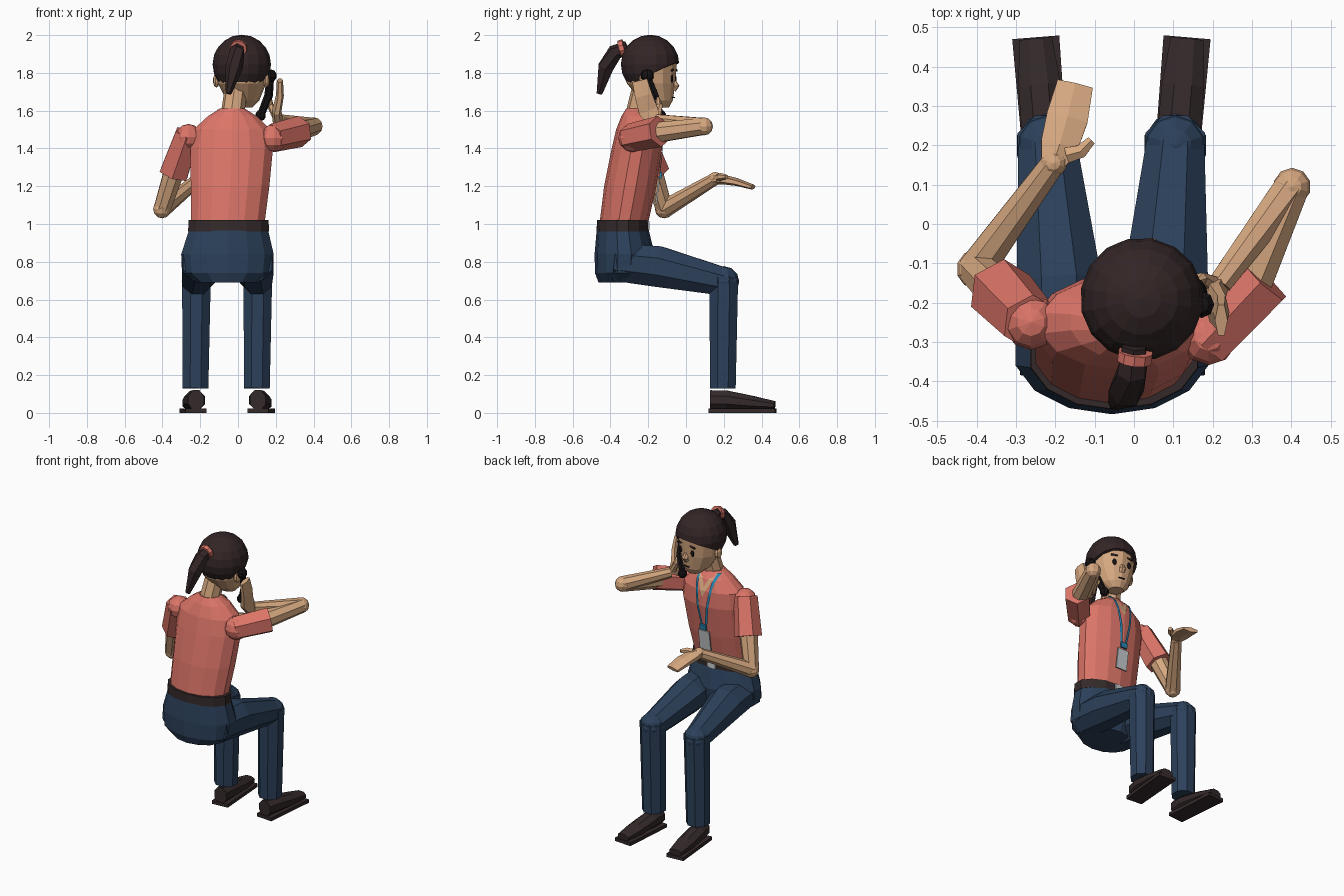
import bpy, bmesh
from math import cos, sin, pi, radians
from mathutils import Vector, Matrix
from mathutils.bvhtree import BVHTree

if "Cube" in bpy.data.objects:
    bpy.data.objects.remove(bpy.data.objects["Cube"])

X, Y, Z = Vector((1, 0, 0)), Vector((0, 1, 0)), Vector((0, 0, 1))


def material(name, code):
    rgb = [int(code[i:i + 2], 16) / 255 for i in (0, 2, 4)]
    col = [c / 12.92 if c < 0.04 else ((c + 0.055) / 1.055) ** 2.4 for c in rgb] + [1]
    m = bpy.data.materials.new(name)
    m.use_nodes = True
    m.diffuse_color = col
    m.node_tree.nodes["Principled BSDF"].inputs["Base Color"].default_value = col
    return m


skin = material("skin", "D6A880")
coral = material("coral shirt", "DC7568")
denim = material("denim", "2C415B")
dark = material("dark hair", "332526")
leather = material("dark leather", "34292A")
blue = material("lanyard blue", "2A87B4")
pale = material("pale grey", "C9CDD0")
black = material("black", "161214")


def finish(name, bm, mat, matrix=None):
    bmesh.ops.recalc_face_normals(bm, faces=bm.faces)
    me = bpy.data.meshes.new(name)
    bm.to_mesh(me)
    bm.free()
    me.materials.append(mat)
    ob = bpy.data.objects.new(name, me)
    bpy.context.collection.objects.link(ob)
    if matrix:
        ob.matrix_world = matrix
    return ob


def tube(name, pts, radii, mat, n=8, ref=Z, axis=None, matrix=None):
    """Closed tube through pts; each radius is a number or (width, thickness)."""
    bm = bmesh.new()
    pts = [Vector(p) for p in pts]
    rings = []
    for i, (p, r) in enumerate(zip(pts, radii)):
        t = axis or (pts[min(i + 1, len(pts) - 1)] - pts[max(i - 1, 0)]).normalized()
        u = t.cross(ref).normalized()
        v = u.cross(t)
        rw, rt = r if isinstance(r, tuple) else (r, r)
        k = 1 / cos(pi / n)
        angles = [2 * pi * (j + 0.5) / n for j in range(n)]
        rings.append([bm.verts.new(p + k * (u * rw * cos(a) + v * rt * sin(a))) for a in angles])
    for a, b in zip(rings, rings[1:]):
        for j in range(n):
            bm.faces.new((a[j], a[(j + 1) % n], b[(j + 1) % n], b[j]))
    bm.faces.new(rings[0])
    bm.faces.new(rings[-1])
    return finish(name, bm, mat, matrix)


def loft(name, rings, mat, n=14, matrix=None):
    """Stack of level rings: z, centre x, centre y, half width, half depth."""
    return tube(name, [(x, y, z) for z, x, y, _, _ in rings],
                [(w, d) for *_, w, d in rings], mat, n, Y, Z, matrix)


def ball(name, at, size, mat, matrix=None, seg=10):
    bm = bmesh.new()
    bmesh.ops.create_uvsphere(bm, u_segments=seg, v_segments=seg * 2 // 3, radius=1)
    size = size if isinstance(size, tuple) else (size,) * 3
    bm.transform(Matrix.Translation(at) @ Matrix.Diagonal((*size, 1)))
    return finish(name, bm, mat, matrix)


def box(name, at, size, mat, matrix=None, tilt=0, axis='X'):
    bm = bmesh.new()
    bmesh.ops.create_cube(bm, size=1)
    bm.transform(Matrix.Translation(at) @ Matrix.Rotation(radians(tilt), 4, axis)
                 @ Matrix.Diagonal((*size, 1)))
    return finish(name, bm, mat, matrix)


def projector(ob):
    """Returns a function giving the front surface point at x, z."""
    tree = BVHTree.FromPolygons([v.co for v in ob.data.vertices],
                                [p.vertices for p in ob.data.polygons])

    def hit(x, z, lift=0.006):
        co, normal, _, _ = tree.ray_cast(Vector((x, 1, z)), -Y)
        return co + normal * lift
    return hit


def ribbon(name, rows, mat, hit, lift):
    """Strip lying on a surface; each row is left x, right x, z."""
    bm = bmesh.new()
    pairs = [(bm.verts.new(hit(a, z, lift)), bm.verts.new(hit(b, z, lift))) for a, b, z in rows]
    for (a, b), (c, d) in zip(pairs, pairs[1:]):
        bm.faces.new((a, b, d, c))
    return finish(name, bm, mat)


# Torso, belt and hips
torso = loft("shirt", [(1.0, -.055, -.33, .195, .125), (1.2, -.042, -.295, .208, .135),
                       (1.4, -.033, -.26, .218, .13), (1.5, -.033, -.252, .203, .115),
                       (1.57, -.03, -.25, .13, .09), (1.612, -.03, -.255, .065, .06)], coral)
loft("belt", [(.96, -.05, -.335, .214, .135), (1.02, -.05, -.335, .212, .133)], leather)
box("belt_buckle", (-.05, -.2, .99), (.06, .016, .045), pale)
loft("hips", [(.69, -.055, -.33, .17, .13), (.74, -.056, -.33, .235, .148),
              (.84, -.056, -.325, .245, .155), (.965, -.05, -.335, .21, .135)], denim)

# Neckline, lanyard and badge
chest = projector(torso)
rows = [1.6, 1.57, 1.54, 1.5, 1.46]
ribbon("neckline", [(-.03 - w, -.03 + w, z) for w, z in zip((.058, .05, .036, .018, .001), rows)],
       skin, chest, .004)
for side, s in (("left", 1), ("right", -1)):
    strap = []
    for i in range(9):
        z = 1.6 - i * .041
        mid = -.035 + s * (.062 - .006 * i)
        strap.append((mid - .008, mid + .008, z))
    ribbon("lanyard_" + side, strap, blue, chest, .009)
badge_at = chest(-.035, 1.17, .014)
box("lanyard_clip", chest(-.035, 1.26, .014), (.045, .012, .035), blue, tilt=-8)
box("badge", badge_at, (.08, .008, .13), pale, tilt=-8)
box("badge_stripe", badge_at + Vector((0, .007, .04)), (.08, .004, .02), blue, tilt=-8)

# Neck and head, the head turned a little sideways
tube("neck", [(-.03, -.26, 1.57), (-.01, -.225, 1.72)], [.058, .056], skin)
turn = Matrix.Translation((.02, -.19, 1.845)) @ Matrix.Rotation(radians(-10), 4, 'Z')
face = loft("face", [(-.228, 0, .055, .045, .045), (-.19, 0, .035, .085, .085),
                     (-.1, 0, .005, .125, .127), (.02, 0, 0, .14, .14),
                     (.08, 0, 0, .11, .11)], skin, 14, turn)
bm = bmesh.new()
bmesh.ops.create_uvsphere(bm, u_segments=16, v_segments=10, radius=.157)
cut = bmesh.ops.bisect_plane(bm, geom=bm.verts[:] + bm.edges[:] + bm.faces[:],
                             plane_co=(0, .15, .01), plane_no=(0, -.14, .28), clear_inner=True)
bmesh.ops.contextual_create(bm, geom=[e for e in cut["geom_cut"] if isinstance(e, bmesh.types.BMEdge)])
finish("hair", bm, dark, turn)
brow = projector(face)
for side, s in (("left", 1), ("right", -1)):
    ball("eye_" + side, brow(s * .05, -.075, .001), (.014, .006, .022), black, turn)
    box("eyebrow_" + side, brow(s * .053, -.03, .002), (.042, .009, .01), dark, turn, s * 8, 'Y')
    ball("ear_" + side, (s * .135, -.01, -.085), (.018, .028, .038), skin, turn, 8)
box("mouth", brow(0, -.175, .001), (.04, .008, .006), black, turn)
tube("nose", [(0, .12, -.075), (0, .138, -.115), (0, .125, -.135)], [.008, .018, .014], skin, 6,
     X, None, turn)

# Ponytail
tube("ponytail", [(0, -.31, 1.935), (-.005, -.375, 1.91), (-.02, -.425, 1.83), (-.05, -.458, 1.69)],
     [.03, .036, .04, .014], dark, 6)
tube("hair_tie", [(.004, -.325, 1.935), (.001, -.35, 1.927)], [.043, .043], coral, 10)

# Legs and shoes
for side, hip, knee, heel, toe in (("left", .08, .105, .105, .135), ("right", -.19, -.22, -.222, -.25)):
    tube("thigh_" + side, [(hip, -.38, .8), (hip, -.15, .775), (knee, .2, .695)],
         [.1, .108, .074], denim, 8)
    ball("knee_" + side, (knee, .2, .695), .082, denim)
    tube("shin_" + side, [(knee, .2, .72), (knee - .005, .195, .13)], [.076, .068], denim, 8, Y)
    tube("sole_" + side, [(heel, .125, .011), (toe, .475, .011)], [(.056, .011), (.06, .011)], leather, 4)
    step = Vector((toe - heel, .34, 0))
    base = Vector((heel, .13, 0))
    tube("shoe_" + side, [base + step * f + Z * z for f, z in ((0, .068), (.25, .068), (.65, .052), (1, .04))],
         [(.042, .052), (.055, .05), (.054, .038), (.042, .022)], leather, 8)

# Arm holding the handset
tube("sleeve_left", [(.18, -.3, 1.455), (.33, -.14, 1.49)], [.066, .072], coral, 6)
ball("shoulder_left", (.19, -.285, 1.455), .074, coral)
elbow = (.402, .095, 1.517)
tube("upper_arm_left", [(.28, -.19, 1.48), elbow], [.055, .044], skin)
ball("elbow_left", elbow, .048, skin)
tube("forearm_left", [elbow, (.22, -.15, 1.55)], [.044, .03], skin)
tube("hand_left", [(.212, -.165, 1.535), (.205, -.2, 1.6), (.222, -.225, 1.68), (.222, -.245, 1.76)],
     [(.035, .024), (.052, .022), (.046, .018), (.04, .014)], skin, 6, X)
tube("thumb_left", [(.2, -.15, 1.57), (.17, -.14, 1.63), (.165, -.155, 1.67)], [.018, .015, .011], skin, 6)

# Handset
ear_end, mouth_end = Vector((.172, -.205, 1.785)), Vector((.12, -.135, 1.575))
tube("handset_grip", [ear_end, (.162, -.165, 1.68), mouth_end], [.017, .02, .017], black, 6, X)
ball("handset_earpiece", ear_end, (.034, .036, .034), black, None, 8)
ball("handset_mouthpiece", mouth_end, (.028, .03, .03), black, None, 8)

# Open arm
tube("sleeve_right", [(-.265, -.25, 1.48), (-.34, -.17, 1.265)], [.064, .074], coral, 6, Y)
ball("shoulder_right", (-.262, -.25, 1.46), .07, coral)
elbow = (-.402, -.115, 1.08)
tube("upper_arm_right", [(-.325, -.19, 1.32), elbow], [.055, .044], skin)
ball("elbow_right", elbow, .05, skin)
wrist = (-.205, .155, 1.24)
tube("forearm_right", [elbow, wrist], [.045, .031], skin)
ball("wrist_right", wrist, .035, skin)
tube("hand_right", [wrist, (-.19, .2, 1.235), (-.17, .27, 1.222), (-.15, .355, 1.195)],
     [(.032, .026), (.048, .022), (.053, .018), (.046, .012)], skin, 6)
tube("thumb_right", [(-.17, .175, 1.245), (-.135, .185, 1.25), (-.108, .213, 1.25)],
     [.02, .017, .011], skin, 6)
